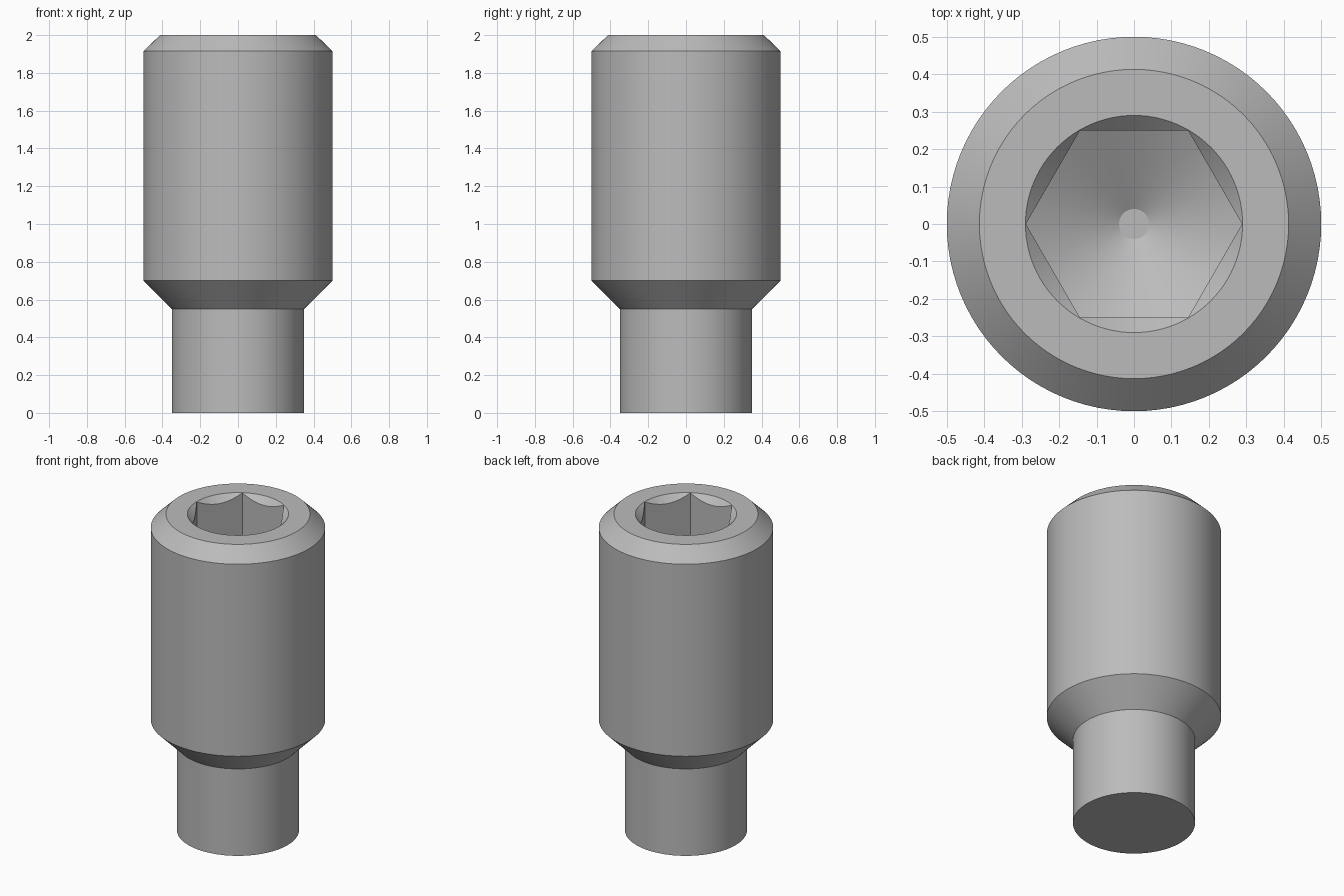
import bpy, bmesh, math

cube = bpy.data.objects.get("Cube")
if cube:
    bpy.data.objects.remove(cube, do_unlink=True)

steel = bpy.data.materials.new("grey_steel")
steel.use_nodes = True
colour = (0.5, 0.5, 0.5, 1)
steel.diffuse_color = colour
steel.node_tree.nodes["Principled BSDF"].inputs["Base Color"].default_value = colour


def turned(name, profile, sides=96):
    """Closed solid made by stacking rings of (radius, height)."""
    bm = bmesh.new()
    rings = []
    for r, z in profile:
        rings.append([bm.verts.new((r * math.cos(i * math.tau / sides),
                                    r * math.sin(i * math.tau / sides), z))
                      for i in range(sides)])
    for low, high in zip(rings, rings[1:]):
        for i in range(sides):
            j = (i + 1) % sides
            bm.faces.new((low[i], low[j], high[j], high[i]))
    bm.faces.new(rings[0][::-1])
    bm.faces.new(rings[-1])
    mesh = bpy.data.meshes.new(name)
    bm.to_mesh(mesh)
    bm.free()
    mesh.materials.append(steel)
    obj = bpy.data.objects.new(name, mesh)
    bpy.context.collection.objects.link(obj)
    return obj


def combine(target, tool, operation):
    """Apply a boolean and discard the tool."""
    mod = target.modifiers.new("cut", 'BOOLEAN')
    mod.operation = operation
    mod.solver = 'EXACT'
    mod.object = tool
    bpy.context.view_layer.objects.active = target
    bpy.ops.object.modifier_apply(modifier=mod.name)
    bpy.data.objects.remove(tool, do_unlink=True)


# Body: dog point, lower taper, shank and top chamfer
screw = turned("set_screw", [(0.35, 0), (0.35, 0.55), (0.5, 0.7),
                             (0.5, 1.915), (0.413, 2)])

# Hexagonal socket with a conical drilled floor
hex_socket = turned("hex_socket", [(0.2887, 1.1), (0.2887, 2.1)], sides=6)
drill = turned("drill", [(0.04, 1.256), (0.31, 1.412), (0.31, 2.2)])
combine(hex_socket, drill, 'INTERSECT')
combine(screw, hex_socket, 'DIFFERENCE')

# Countersunk socket mouth
mouth = turned("socket_mouth", [(0.23, 1.94), (0.34, 2.05)])
combine(screw, mouth, 'DIFFERENCE')

bpy.ops.object.select_all(action='DESELECT')
screw.select_set(True)
bpy.context.view_layer.objects.active = screw
bpy.ops.object.shade_smooth_by_angle(angle=math.radians(25))
